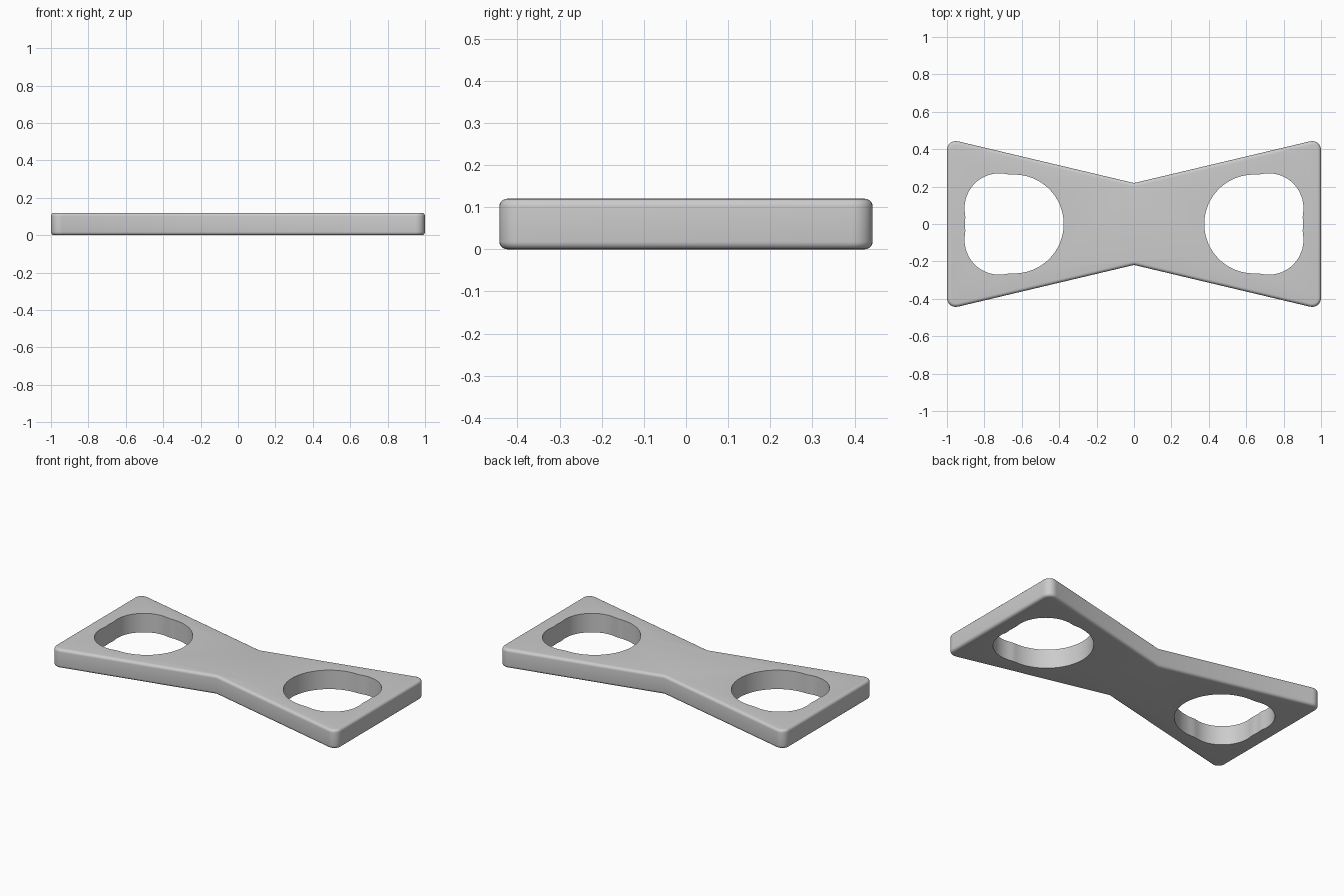
import bpy, bmesh
from math import sin, cos, pi, sqrt

cube = bpy.data.objects.get("Cube")
if cube:
    bpy.data.objects.remove(cube)

HEIGHT = 0.12

grey = bpy.data.materials.new("plain grey")
grey.use_nodes = True
colour = (0.6, 0.6, 0.6, 1)
grey.diffuse_color = colour
grey.node_tree.nodes["Principled BSDF"].inputs["Base Color"].default_value = colour


def prism(bm, outline, bottom, top):
    """Add a closed vertical prism above a counter-clockwise outline."""
    face = bm.faces.new([bm.verts.new((x, y, bottom)) for x, y in outline])
    side = bmesh.ops.extrude_face_region(bm, geom=[face])["geom"]
    raised = [v for v in side if isinstance(v, bmesh.types.BMVert)]
    bmesh.ops.translate(bm, verts=raised, vec=(0, 0, top - bottom))
    bmesh.ops.recalc_face_normals(bm, faces=bm.faces[:])


def make_object(name, bm):
    mesh = bpy.data.meshes.new(name)
    bm.to_mesh(mesh)
    bm.free()
    obj = bpy.data.objects.new(name, mesh)
    mesh.materials.append(grey)
    bpy.context.collection.objects.link(obj)
    return obj


def hole_radius(angle):
    """Circle joined with a smaller round lobe at each outer corner."""
    along = 0.08 * cos(angle) + 0.085 * abs(sin(angle))
    inside = 0.186**2 - 0.08**2 - 0.085**2 + along**2
    return max(0.264, along + sqrt(inside))


# Bow-tie plate with rounded corners and softened rims
bm = bmesh.new()
prism(bm, [(-1, -0.456), (0, -0.219), (1, -0.456),
           (1, 0.456), (0, 0.219), (-1, 0.456)], 0, HEIGHT)
corners = [e for e in bm.edges
           if all(abs(v.co.x) > 0.9 for v in e.verts)
           and abs(e.verts[0].co.z - e.verts[1].co.z) > 0.1]
bmesh.ops.bevel(bm, geom=corners, offset=0.063, segments=8,
                profile=0.5, affect='EDGES')
rims = [e for e in bm.edges if abs(e.verts[0].co.z - e.verts[1].co.z) < 0.001]
bmesh.ops.bevel(bm, geom=rims, offset=0.018, segments=5,
                profile=0.5, affect='EDGES')
plate = make_object("bow_tie_plate", bm)

# Mirrored pair of lobed holes
bm = bmesh.new()
STEPS = 96
for side in (-1, 1):
    outline = []
    for i in range(STEPS):
        a = 2 * pi * i / STEPS
        r = hole_radius(a)
        outline.append((side * (0.64 + r * cos(a)), r * sin(a)))
    prism(bm, outline, -0.1, HEIGHT + 0.1)
cutter = make_object("hole_cutter", bm)
cutter.hide_render = True

cut = plate.modifiers.new("holes", 'BOOLEAN')
cut.operation = 'DIFFERENCE'
cut.solver = 'EXACT'
cut.object = cutter
bpy.ops.object.select_all(action='DESELECT')
bpy.context.view_layer.objects.active = plate
plate.select_set(True)
bpy.ops.object.modifier_apply(modifier=cut.name)
bpy.data.objects.remove(cutter)
bpy.ops.object.shade_smooth_by_angle(angle=pi / 6)
